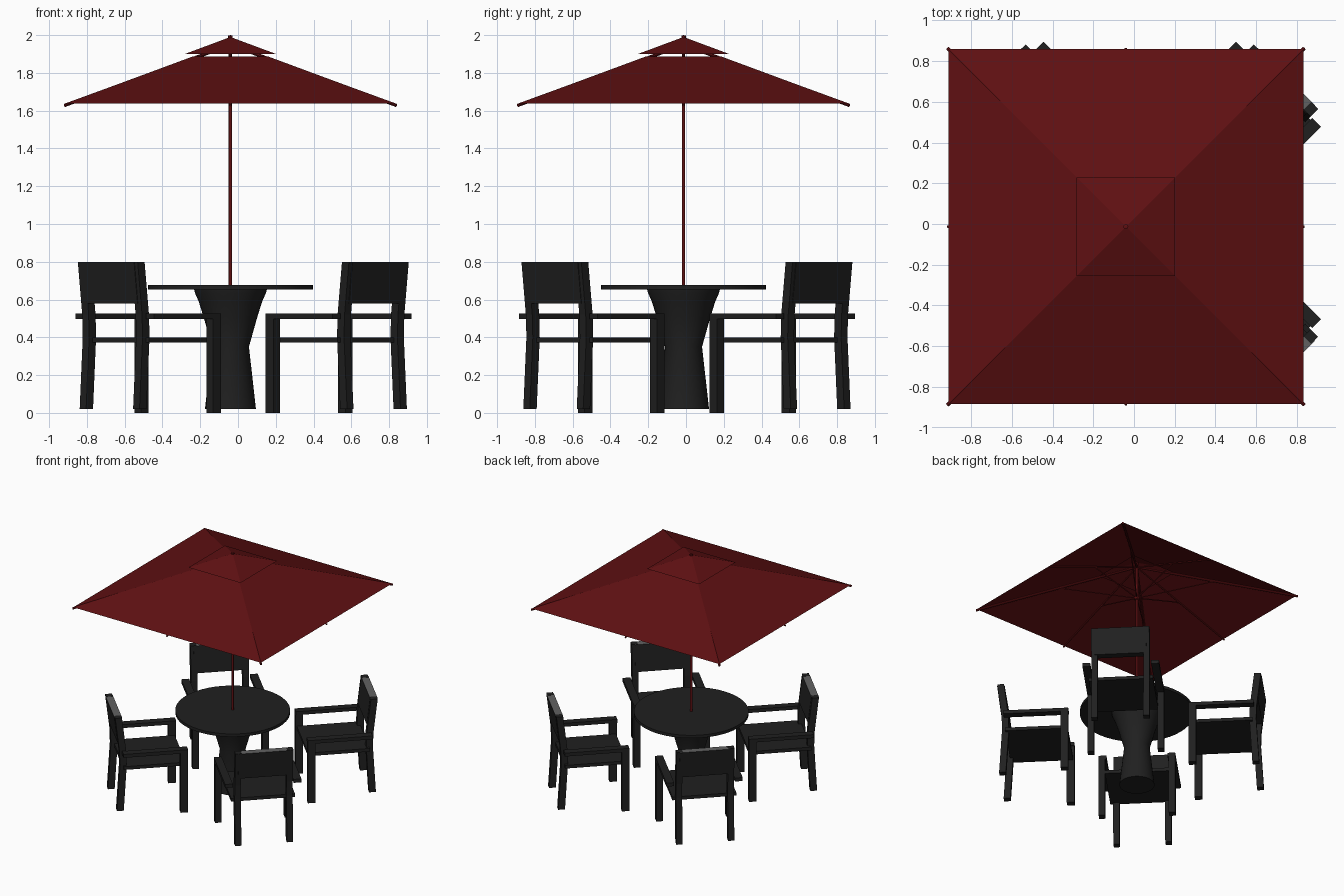
import bpy, bmesh
from math import radians, pi
from mathutils import Matrix, Vector

if "Cube" in bpy.data.objects:
    bpy.data.objects.remove(bpy.data.objects["Cube"], do_unlink=True)


def material(name, rgb):
    m = bpy.data.materials.new(name)
    m.use_nodes = True
    m.diffuse_color = (*rgb, 1)
    bsdf = m.node_tree.nodes["Principled BSDF"]
    bsdf.inputs["Base Color"].default_value = (*rgb, 1)
    bsdf.inputs["Roughness"].default_value = 0.8
    return m


RED = material("dark_red", (0.115, 0.005, 0.006))
BLACK = material("charcoal", (0.0145, 0.0145, 0.0145))
GREY = material("grey_edge", (0.12, 0.12, 0.12))
CENTRE = Vector((-0.04, -0.013, 0))   # umbrella and table axis
RING = Vector((0.028, 0.005, 0))      # middle of the four chairs


def finish(name, bm, mats, smooth=False):
    bmesh.ops.recalc_face_normals(bm, faces=bm.faces)
    mesh = bpy.data.meshes.new(name)
    bm.to_mesh(mesh)
    bm.free()
    for m in mats:
        mesh.materials.append(m)
    obj = bpy.data.objects.new(name, mesh)
    bpy.context.collection.objects.link(obj)
    if smooth:
        bpy.ops.object.select_all(action="DESELECT")
        obj.select_set(True)
        bpy.context.view_layer.objects.active = obj
        bpy.ops.object.shade_smooth_by_angle(angle=radians(30))
    return obj


def loft(bm, x, half_x, half_y, spine):
    """Rectangular bar whose centre follows (y, z) points."""
    rings = [[bm.verts.new((x + sx * half_x, y + sy * half_y, z))
              for sx, sy in ((-1, -1), (1, -1), (1, 1), (-1, 1))] for y, z in spine]
    for a, b in zip(rings, rings[1:]):
        for i in range(4):
            j = (i + 1) % 4
            bm.faces.new((a[i], a[j], b[j], b[i]))
    bm.faces.new(rings[0][::-1])
    bm.faces.new(rings[-1])


def rod(bm, start, end, radius, sides=8):
    a, b = Vector(start), Vector(end)
    turn = (b - a).to_track_quat("Z", "Y").to_matrix().to_4x4()
    bmesh.ops.create_cone(bm, cap_ends=True, segments=sides, radius1=radius, radius2=radius,
                          depth=(b - a).length, matrix=Matrix.Translation((a + b) / 2) @ turn)


def lathe(name, profile, sides, mat):
    bm = bmesh.new()
    verts = [bm.verts.new((r, 0, z)) for r, z in profile]
    edges = [bm.edges.new(p) for p in zip(verts, verts[1:])]
    bmesh.ops.spin(bm, geom=verts + edges, axis=(0, 0, 1), cent=(0, 0, 0),
                   angle=2 * pi, steps=sides)
    bmesh.ops.remove_doubles(bm, verts=bm.verts, dist=0.0001)
    obj = finish(name, bm, [mat], smooth=True)
    obj.location = CENTRE


# Table
lathe("table_top", [(0, 0.653), (0.437, 0.653), (0.437, 0.677), (0, 0.677)], 48, BLACK)
lathe("table_base", [(0, 0.02), (0.135, 0.02), (0.098, 0.35), (0.14, 0.5), (0.168, 0.59),
                     (0.188, 0.635), (0.193, 0.655), (0, 0.655)], 32, BLACK)

# Umbrella pole and finial
lathe("pole", [(0, 0.66), (0.009, 0.66), (0.009, 1.98), (0, 1.98)], 12, RED)
lathe("finial", [(0, 1.975), (0.012, 1.975), (0.012, 1.997), (0, 2.0)], 12, RED)
lathe("strut_hub", [(0, 1.66), (0.02, 1.66), (0.02, 1.69), (0, 1.69)], 12, RED)

CORNERS = ((-1, -1), (1, -1), (1, 1), (-1, 1))
EDGE, EDGE_Z, SLOPE = 0.872, 1.638, 0.37


def canopy_z(s):
    return EDGE_Z + (EDGE - s) * SLOPE


# Main canopy with a square vent opening
bm = bmesh.new()
low, high = [[bm.verts.new((x * s, y * s, canopy_z(s))) for x, y in CORNERS] for s in (EDGE, 0.2)]
for i in range(4):
    j = (i + 1) % 4
    bm.faces.new((low[i], low[j], high[j], high[i]))
finish("canopy", bm, [RED]).location = CENTRE

# Small vent cap above the opening
bm = bmesh.new()
rim = [bm.verts.new((x * 0.242, y * 0.242, 1.9)) for x, y in CORNERS]
tip = bm.verts.new((0, 0, 1.99))
for i in range(4):
    bm.faces.new((rim[i], rim[(i + 1) % 4], tip))
finish("vent_cap", bm, [RED]).location = CENTRE

# Ribs under the ridges and edge middles, each with a strut
bm = bmesh.new()
for x, y in CORNERS + ((1, 0), (0, 1), (-1, 0), (0, -1)):
    corner = x and y
    r = 0.009 if corner else 0.006
    end = EDGE + 0.004
    rod(bm, (0, 0, canopy_z(0) - 0.012), (x * end, y * end, canopy_z(end) - 0.008), r)
    mid = 0.42
    rod(bm, (0, 0, 1.675), (x * mid, y * mid, canopy_z(mid) - 0.012), 0.005, 6)
finish("ribs", bm, [RED]).location = CENTRE


# Chair parts: local +y points away from the table, front legs at y = 0
def chair_parts():
    bm = bmesh.new()
    for side in (-1, 1):
        loft(bm, side * 0.27, 0.025, 0.029, [(0, 0), (0, 0.5)])
    front_legs = finish("front_legs", bm, [BLACK])

    bm = bmesh.new()
    for side in (-1, 1):
        loft(bm, side * 0.2, 0.024, 0.026,
             [(0.483, 0.02), (0.46, 0.4), (0.464, 0.52), (0.497, 0.8)])
    rear_legs = finish("rear_legs", bm, [BLACK])

    bm = bmesh.new()
    for side in (-1, 1):
        loft(bm, side * 0.265, 0.03, 0.25, [(0.221, 0.497), (0.221, 0.526)])
    arms = finish("arms", bm, [BLACK])

    bm = bmesh.new()
    loft(bm, 0, 0.247, 0.24, [(0.22, 0.373), (0.22, 0.4)])
    seat = finish("seat", bm, [BLACK])

    bm = bmesh.new()
    loft(bm, 0, 0.2, 0.029, [(0.471, 0.58), (0.497, 0.798)])
    back = finish("back_panel", bm, [BLACK, GREY])
    for f in back.data.polygons:
        f.material_index = 1 if f.normal.z > 0.7 else 0
    return [front_legs, rear_legs, arms, seat, back]


# Four chairs on the diagonals
parts = chair_parts()
for k in range(4):
    place = (Matrix.Translation(RING) @ Matrix.Rotation(radians(45 + 90 * k), 4, "Z")
             @ Matrix.Translation((0, 0.492, 0)))
    for part in parts:
        obj = part
        if k:
            obj = bpy.data.objects.new(f"{part.name}_{k + 1}", part.data)
            bpy.context.collection.objects.link(obj)
        obj.matrix_world = place
